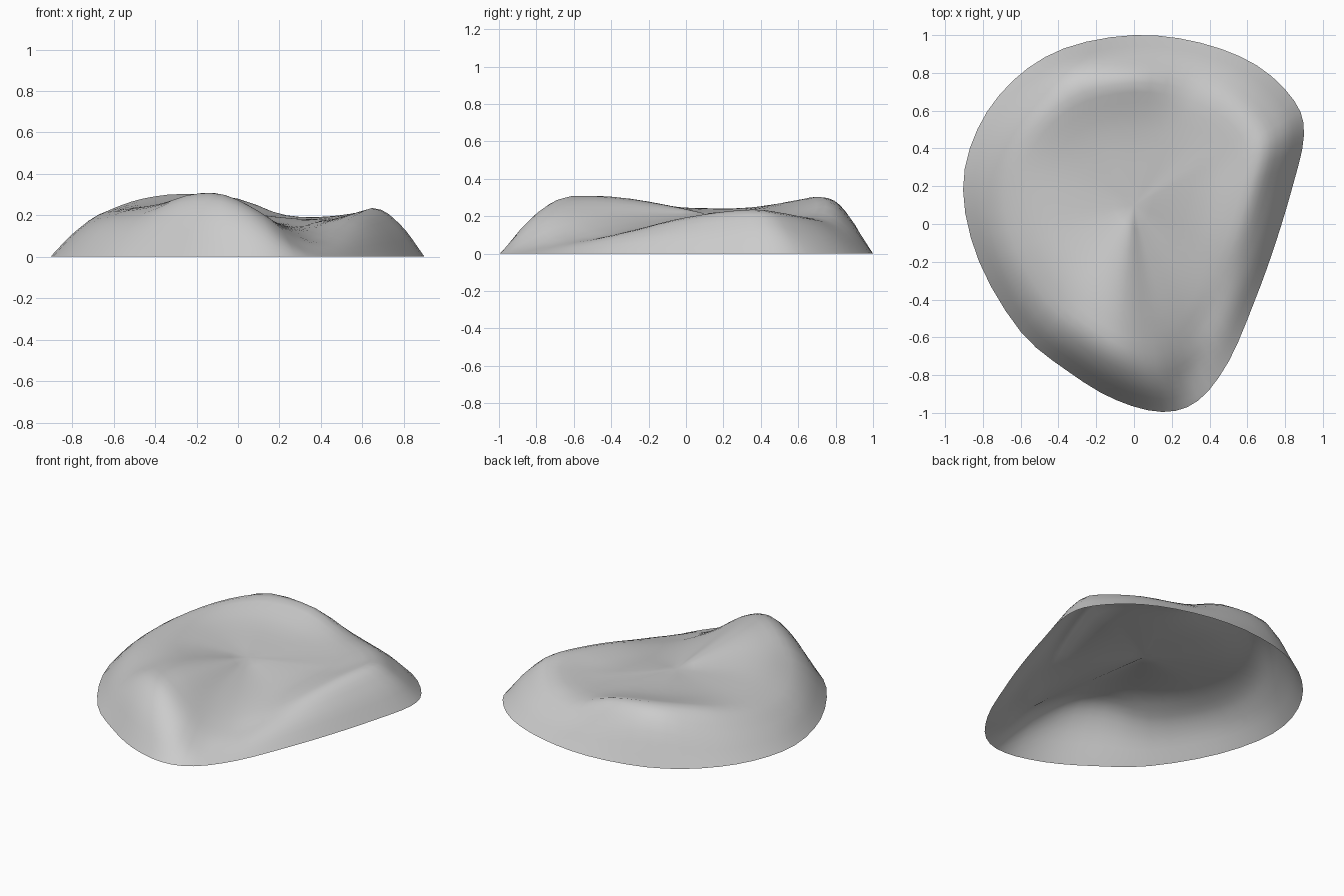
import bpy, bmesh
from mathutils import Vector

if "Cube" in bpy.data.objects:
    bpy.data.objects.remove(bpy.data.objects["Cube"])

# Stations round the rim: x, y, then heights at 87%, 72% and 45% of the way out
STATIONS = [
    (0.90, 0.47, .155, .235, .170), (0.84, 0.20, .140, .220, .165),
    (0.74, -.13, .120, .180, .155), (0.63, -.43, .090, .125, .145),
    (0.50, -.73, .050, .085, .150), (0.34, -.935, .050, .120, .180),
    (0.15, -.995, .145, .215, .220), (-.10, -.93, .205, .300, .290),
    (-.35, -.78, .200, .295, .298), (-.60, -.57, .140, .225, .275),
    (-.82, -.20, .130, .205, .250), (-.905, .18, .120, .205, .245),
    (-.83, 0.50, .140, .235, .242), (-.64, 0.76, .180, .280, .245),
    (-.37, 0.93, .240, .303, .245), (0.00, 1.00, .170, .280, .225),
    (0.35, 0.96, .120, .190, .200), (0.65, 0.84, .120, .195, .180),
    (0.85, 0.65, .130, .220, .175),
]
CENTRE = Vector((0, 0.1, 0.215))
RING_T = (1.0, 0.87, 0.72, 0.45)
AROUND, OUTWARD = 3, 4          # subdivisions per span


def spline(a, b, c, d, t):
    """Catmull-Rom between b and c."""
    return 0.5 * (2 * b + (c - a) * t + (2 * a - 5 * b + 4 * c - d) * t * t
                  + (3 * b - a - 3 * c + d) * t ** 3)


# Control rings, from rim inward, smoothed round the loop
n = len(STATIONS)
rings = []
for k, t in enumerate(RING_T):
    pts = []
    for s in STATIONS:
        p = CENTRE.lerp(Vector((s[0], s[1], 0)), t)
        p.z = 0 if k == 0 else s[1 + k]
        pts.append(p)
    rings.append([spline(pts[i - 1], pts[i], pts[(i + 1) % n], pts[(i + 2) % n], j / AROUND)
                  for i in range(n) for j in range(AROUND)])

# Open shell: each spoke is a spline from rim to centre
bm = bmesh.new()
hub = bm.verts.new(CENTRE)
spokes = []
for a in range(n * AROUND):
    p = [r[a] for r in rings] + [CENTRE]
    p = [2 * p[0] - p[1]] + p + [2 * p[-1] - p[-2]]
    spokes.append([bm.verts.new(spline(*p[i:i + 4], j / OUTWARD))
                   for i in range(len(RING_T)) for j in range(OUTWARD)])
for a, s in enumerate(spokes):
    q = spokes[(a + 1) % len(spokes)]
    for i in range(len(s) - 1):
        bm.faces.new((s[i], s[i + 1], q[i + 1], q[i]))
    bm.faces.new((s[-1], hub, q[-1]))

# Ease the centre where the spokes meet
inner = [hub] + [v for s in spokes for v in s[9:]]
for _ in range(4):
    bmesh.ops.smooth_vert(bm, verts=inner, factor=0.5, use_axis_z=True)
bm.normal_update()
if hub.normal.z < 0:
    bmesh.ops.reverse_faces(bm, faces=bm.faces[:])
for f in bm.faces:
    f.smooth = True

mesh = bpy.data.meshes.new("rock_mound")
bm.to_mesh(mesh)
bm.free()
bpy.context.collection.objects.link(bpy.data.objects.new("rock_mound", mesh))
